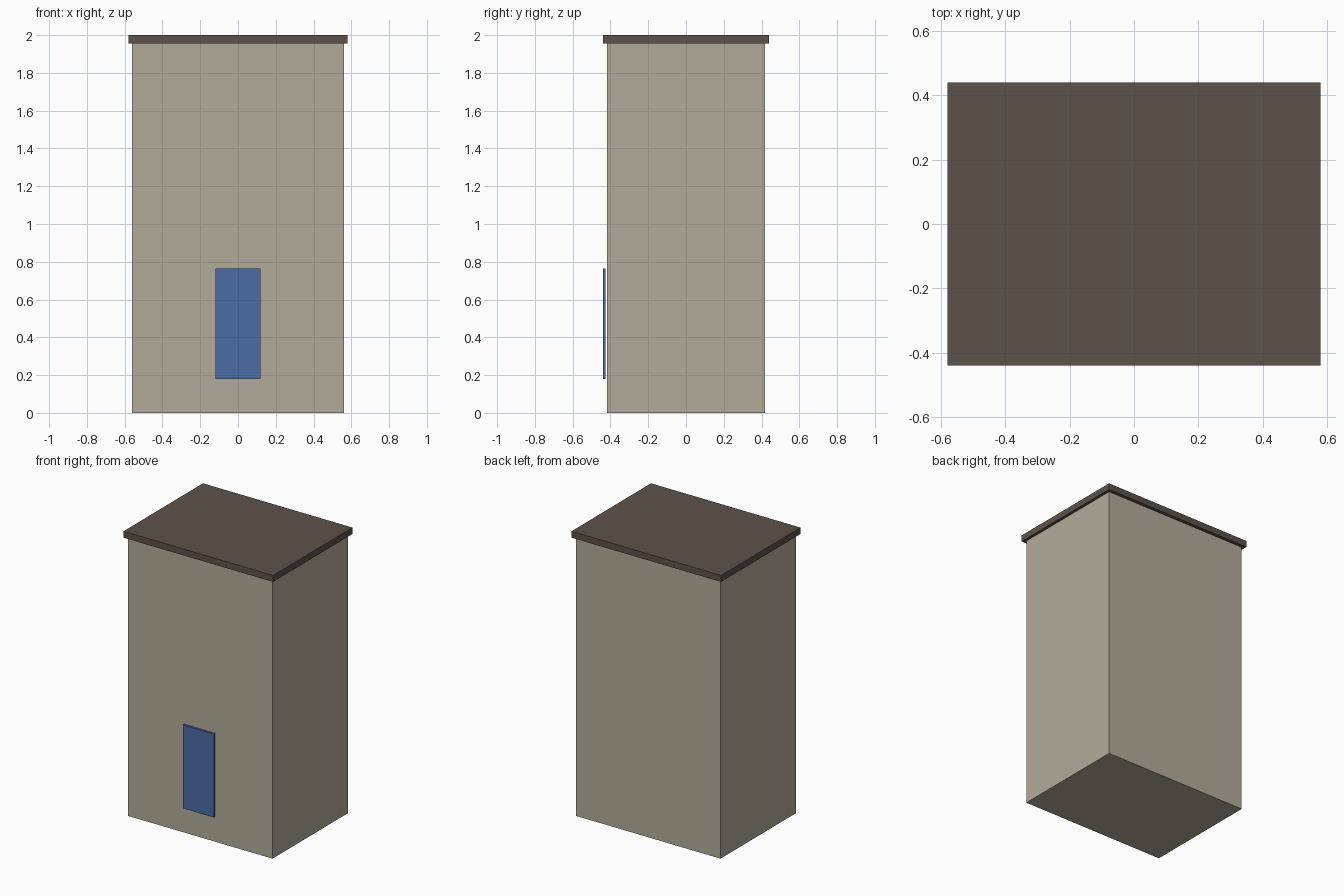
import bpy

if "Cube" in bpy.data.objects:
    bpy.data.objects.remove(bpy.data.objects["Cube"])


def box(name, lo, hi, color):
    """Axis-aligned box between two corners, with a flat colour."""
    size = [b - a for a, b in zip(lo, hi)]
    centre = [(a + b) / 2 for a, b in zip(lo, hi)]
    bpy.ops.mesh.primitive_cube_add(size=1, location=centre)
    ob = bpy.context.object
    ob.name = name
    ob.scale = size
    bpy.ops.object.transform_apply(location=False, rotation=False, scale=True)
    mat = bpy.data.materials.new(name + "_colour")
    mat.diffuse_color = color
    mat.use_nodes = True
    mat.node_tree.nodes["Principled BSDF"].inputs["Base Color"].default_value = mat.diffuse_color
    ob.data.materials.append(mat)
    return ob


# Main cabinet body
box("cabinet_body", (-0.56, -0.417, 0), (0.56, 0.417, 1.955), (0.45, 0.41, 0.32, 1))
# Overhanging lid
box("roof_lid", (-0.58, -0.44, 1.955), (0.58, 0.44, 2.0), (0.11, 0.085, 0.068, 1))
# Blue panel standing just off the front face
box("front_panel", (-0.12, -0.44, 0.18), (0.12, -0.425, 0.765), (0.07, 0.15, 0.38, 1))
